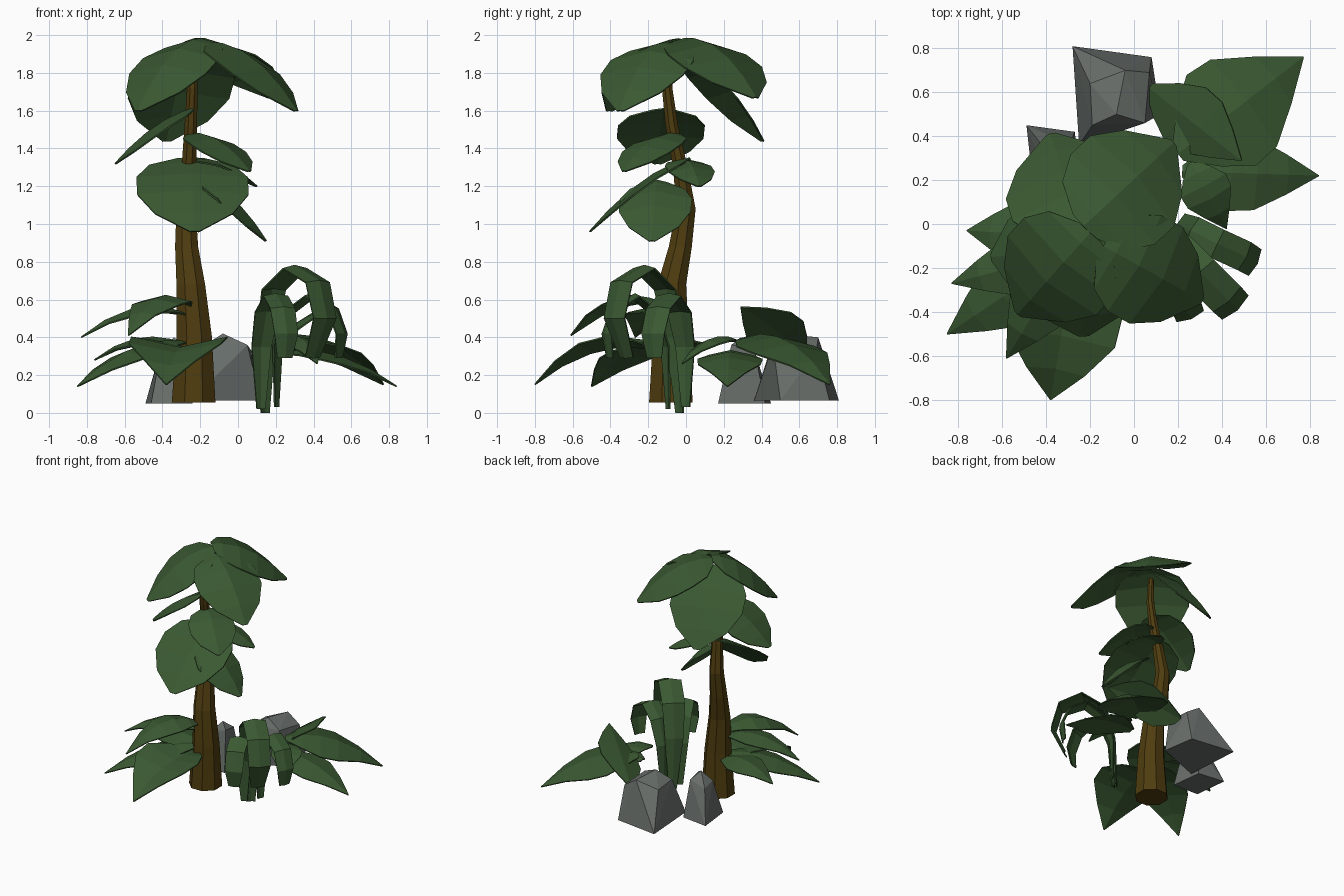
import bpy, bmesh, math
from mathutils import Vector

if "Cube" in bpy.data.objects:
    bpy.data.objects.remove(bpy.data.objects["Cube"])


def material(name, col):
    m = bpy.data.materials.new(name)
    m.diffuse_color = (*col, 1)
    m.use_nodes = True
    m.node_tree.nodes["Principled BSDF"].inputs["Base Color"].default_value = m.diffuse_color
    return m


GREEN = material("leaf green", (0.043, 0.100, 0.032))
BROWN = material("bark brown", (0.078, 0.046, 0.005))
GREY = material("stone grey", (0.140, 0.158, 0.147))


def finish(bm, name, mat, thick=0):
    bmesh.ops.recalc_face_normals(bm, faces=bm.faces)
    me = bpy.data.meshes.new(name)
    bm.to_mesh(me)
    bm.free()
    me.materials.append(mat)
    ob = bpy.data.objects.new(name, me)
    bpy.context.collection.objects.link(ob)
    if thick:
        mod = ob.modifiers.new("thickness", 'SOLIDIFY')
        mod.thickness = thick
        mod.offset = 0
    return ob


def ribbon(name, pts, halves, side, fold):
    """Blade along pts: half widths per row, edges dropped (or raised) by fold."""
    bm = bmesh.new()
    rows = []
    for i, (p, h) in enumerate(zip(pts, halves)):
        tan = (pts[min(i + 1, len(pts) - 1)] - pts[max(i - 1, 0)]).normalized()
        up = side.cross(tan).normalized()
        rows.append([bm.verts.new(p + side * h * k - up * fold * h * abs(k))
                     for k in (-1, 0, 1)])
    for a, b in zip(rows, rows[1:]):
        for j in range(2):
            bm.faces.new((a[j], a[j + 1], b[j + 1], b[j]))
    bmesh.ops.remove_doubles(bm, verts=bm.verts, dist=0.0005)
    return finish(bm, name, GREEN, 0.008)


def side_of(a, b, roll=0):
    d = b - a
    s = Vector((d.y, -d.x, 0)).normalized()
    return (s + Vector((0, 0, roll))).normalized()


ROUND = [(0, .25), (.13, .76), (.36, 1), (.6, 1), (.82, .7), (1, .08)]
POINTED = [(0, .15), (.17, .62), (.36, .96), (.55, .92), (.78, .5), (1, .01)]


def leaf(name, base, tip, width, rise, fold=.22, shape=ROUND, roll=0):
    a, b = Vector(base), Vector(tip)
    c = (a + b) / 2 + Vector((0, 0, rise))
    pts = [a * (1 - t) ** 2 + c * 2 * t * (1 - t) + b * t * t for t, _ in shape]
    return ribbon(name, pts, [w * width / 2 for _, w in shape], side_of(a, b, roll), fold)


# trunk: eight-sided, bent and tapering
trunk = [(-.235, -.08, .055, .125), (-.232, -.08, .4, .102), (-.25, -.075, .68, .082),
         (-.272, -.03, .88, .066), (-.275, .0, 1.08, .055), (-.26, -.03, 1.3, .042),
         (-.25, -.075, 1.52, .036), (-.242, -.1, 1.72, .03), (-.23, -.08, 1.91, .022)]
bm = bmesh.new()
rings = [[bm.verts.new((x + r * math.cos(math.tau * (k + .5) / 8),
                        y + r * math.sin(math.tau * (k + .5) / 8), z)) for k in range(8)]
         for x, y, z, r in trunk]
for lo, hi in zip(rings, rings[1:]):
    for k in range(8):
        bm.faces.new((lo[k], lo[(k + 1) % 8], hi[(k + 1) % 8], hi[k]))
bm.faces.new(rings[0])
bm.faces.new(rings[-1])
finish(bm, "trunk", BROWN)

# crown leaves and the lower leaves on the trunk
for i, (base, tip, w, rise) in enumerate([
        ((-.14, -.10, 1.96), (.31, -.35, 1.60), .50, .18),
        ((-.20, -.04, 1.98), (-.53, -.41, 1.60), .54, .18),
        ((-.23, -.01, 1.98), (.18, .37, 1.67), .56, .18),
        ((-.25, -.02, 1.93), (-.38, .41, 1.44), .56, .14)]):
    leaf(f"crown_leaf_{i + 1}", base, tip, w, rise)
for i, (base, tip, w, rise, fold) in enumerate([
        ((-.25, .02, 1.35), (-.23, -.51, .96), .59, .12, .08),
        ((-.24, -.06, 1.48), (.06, -.33, 1.28), .34, .10, .2),
        ((-.20, -.15, 1.23), (.15, -.18, .91), .38, .12, .25),
        ((-.24, -.02, 1.34), (.10, .07, 1.20), .25, .09, .22),
        ((-.24, -.12, 1.61), (-.65, -.15, 1.32), .46, .09, .14)]):
    leaf(f"trunk_leaf_{i + 1}", base, tip, w, rise, fold)

# leaves around the foot of the trunk
for i, (base, tip, w, rise, fold) in enumerate([
        ((-.27, -.15, .33), (-.38, -.80, .15), .54, .17, -.22),
        ((-.28, -.12, .38), (-.85, -.50, .14), .36, .15, .22),
        ((-.26, -.12, .52), (-.83, -.27, .40), .28, .18, .22),
        ((-.27, -.10, .56), (-.58, -.61, .41), .32, .25, .22),
        ((-.28, -.06, .36), (-.76, -.03, .28), .32, .15, .22)]):
    leaf(f"foot_leaf_{i + 1}", base, tip, w, rise, fold, POINTED)

# broad leafy plant at the back right
for i, (base, tip, w, rise, fold, roll) in enumerate([
        ((.20, .32, .40), (.77, .76, .15), .54, .20, .2, 0),
        ((.22, .24, .32), (.84, .22, .14), .36, .14, .22, 0),
        ((.26, .28, .38), (.42, -.02, .26), .24, .14, .2, 0),
        ((.07, .62, .30), (.49, .29, .56), .36, .05, .12, -.55)]):
    leaf(f"back_plant_leaf_{i + 1}", base, tip, w, rise, fold, POINTED, roll)

# arching fronds in front, curling over towards the front right
fronds = [
    (.14, [(.20, .0, .03), (.20, .0, .35), (.26, -.03, .54), (.38, -.09, .63),
           (.51, -.15, .56), (.56, -.18, .42), (.54, -.17, .29)]),
    (.17, [(.14, -.03, .0), (.14, -.05, .40), (.18, -.10, .66), (.30, -.22, .78),
           (.43, -.35, .70), (.47, -.39, .50), (.40, -.32, .29)]),
    (.14, [(.12, -.09, .02), (.12, -.10, .35), (.15, -.16, .54), (.20, -.27, .63),
           (.24, -.38, .56), (.26, -.43, .42), (.25, -.41, .29)])]
for i, (w, path) in enumerate(fronds):
    pts = [Vector(p) for p in path]
    halves = [w / 2 * k for k in (.35, .8, 1, 1, 1, .95, .6)]
    ribbon(f"frond_{i + 1}", pts, halves, side_of(pts[0], pts[4]), .2)


# rocks: faceted blocks
def rock(name, pts):
    bm = bmesh.new()
    for p in pts:
        bm.verts.new(p)
    bmesh.ops.convex_hull(bm, input=bm.verts)
    finish(bm, name, GREY)


rock("large_rock", [(-.28, .81, .065), (.08, .76, .065), (.12, .50, .065), (-.25, .36, .065),
                    (-.20, .64, .34), (-.04, .70, .40), (.07, .69, .33), (.05, .46, .36),
                    (-.19, .45, .35), (-.08, .50, .42)])
rock("small_rock", [(-.49, .45, .05), (-.27, .42, .05), (-.24, .17, .05), (-.46, .18, .05),
                    (-.42, .36, .30), (-.29, .36, .34), (-.28, .24, .36), (-.41, .24, .32),
                    (-.34, .29, .40)])
